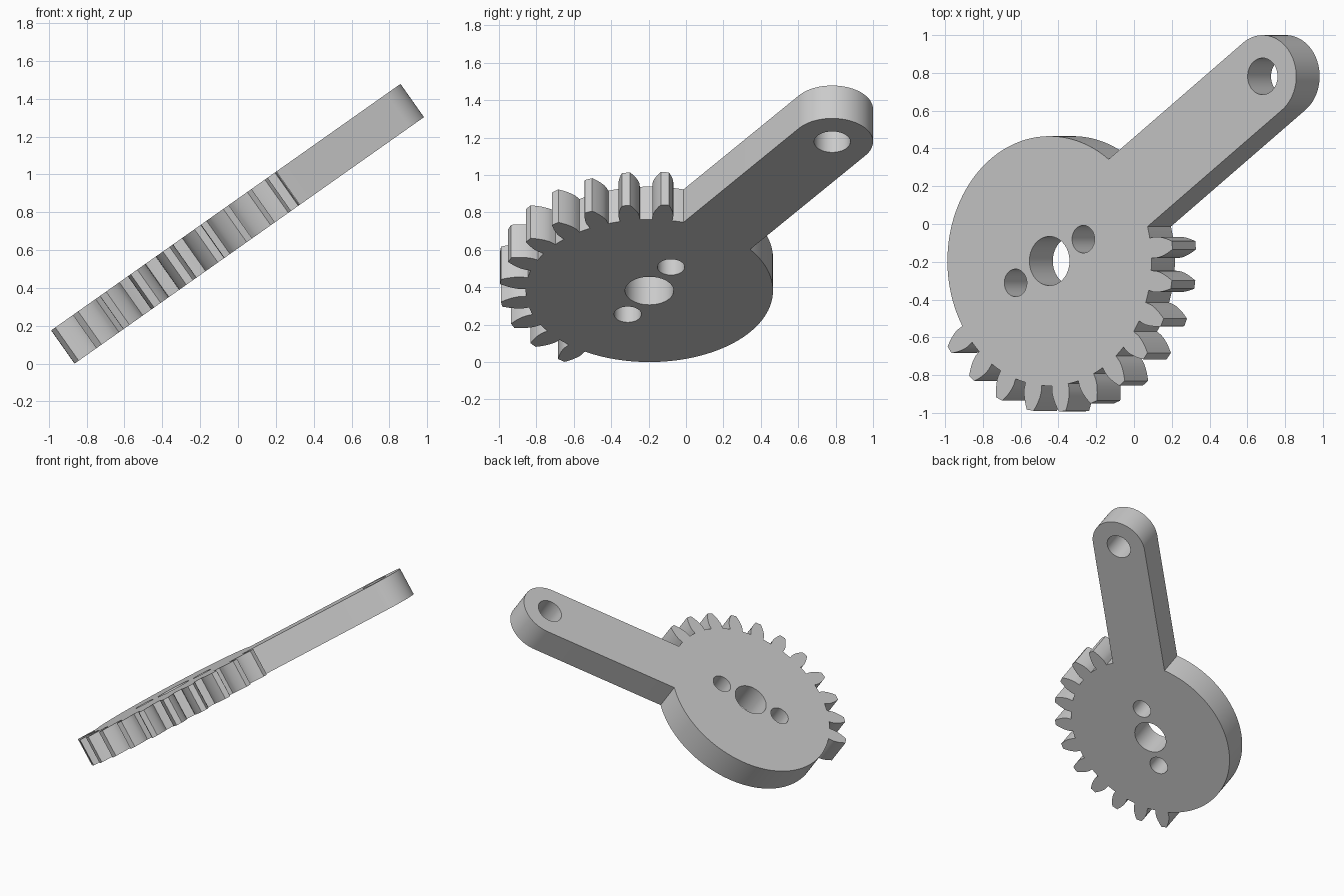
import bpy, bmesh
from math import cos, sin, tan, acos, asin, radians, pi
from mathutils import Matrix

cube = bpy.data.objects.get("Cube")
if cube:
    bpy.data.objects.remove(cube, do_unlink=True)

TILT = radians(35.2)
THICK = 0.215
HUB = (-0.472, -0.196)      # gear centre in the plate's own plane
ROOT, PITCH, TIP = 0.661, 0.738, 0.8
TEETH_FULL, TEETH_USED = 24, 11
FIRST_TOOTH = radians(216)
ARM_ANGLE, ARM_LEN, ARM_R = radians(35.3), 1.692, 0.218


def polar(r, a, c=HUB):
    return (c[0] + r * cos(a), c[1] + r * sin(a))


def arc(c, r, a0, a1, n):
    return [polar(r, a0 + (a1 - a0) * i / n, c) for i in range(n + 1)]


def tooth(a):
    """Involute tooth outline, counter-clockwise, centred on angle a."""
    pressure = radians(20)
    base = PITCH * cos(pressure)
    inv = lambda p: tan(p) - p
    half = pi / (2 * TEETH_FULL) + inv(pressure)
    flank = [(ROOT, half)]
    for i in range(7):
        r = base + (TIP - base) * i / 6
        flank.append((r, half - inv(acos(min(1, base / r)))))
    return ([polar(r, a - h) for r, h in flank]
            + [polar(r, a + h) for r, h in reversed(flank)]), half


# Outline: plain disc side, toothed sector, then the arm with its round end
spread = asin(ARM_R / ROOT)
arm_end = polar(ARM_LEN, ARM_ANGLE)
step = 2 * pi / TEETH_FULL
half_tooth = tooth(0)[1]
outline = arc(HUB, ROOT, ARM_ANGLE + spread, FIRST_TOOTH - half_tooth, 64)[:-1]
for k in range(TEETH_USED):
    a = FIRST_TOOTH + k * step
    outline += tooth(a)[0]
    if k < TEETH_USED - 1:
        outline += arc(HUB, ROOT, a + half_tooth, a + step - half_tooth, 4)[1:-1]
outline += arc(HUB, ROOT, a + half_tooth, 2 * pi + ARM_ANGLE - spread, 4)[1:]
outline += arc(arm_end, ARM_R, ARM_ANGLE - pi / 2, ARM_ANGLE + pi / 2, 40)

# Through holes: centre bore, two bolt holes, arm end hole
BOLT_ANGLE, BOLT_DIST = radians(27.8), 0.248
holes = [(HUB, 0.13), (arm_end, 0.097)]
holes += [(polar(BOLT_DIST, BOLT_ANGLE + s * pi), 0.073) for s in (0, 1)]
loops = [outline] + [arc(c, r, 0, 2 * pi, 48)[:-1] for c, r in holes]

# Filled, extruded profile
curve = bpy.data.curves.new("plate_profile", 'CURVE')
curve.dimensions = '2D'
curve.fill_mode = 'BOTH'
curve.extrude = THICK / 2
for loop in loops:
    spline = curve.splines.new('POLY')
    spline.points.add(len(loop) - 1)
    for p, (x, y) in zip(spline.points, loop):
        p.co = (x, y, 0, 1)
    spline.use_cyclic_u = True
profile = bpy.data.objects.new("plate_profile", curve)
bpy.context.collection.objects.link(profile)
bpy.context.view_layer.update()
mesh = bpy.data.meshes.new_from_object(
    profile.evaluated_get(bpy.context.evaluated_depsgraph_get()))
bpy.data.objects.remove(profile, do_unlink=True)

# Weld the shell and lean it to its resting angle
bm = bmesh.new()
bm.from_mesh(mesh)
bmesh.ops.remove_doubles(bm, verts=bm.verts, dist=0.0002)
bmesh.ops.recalc_face_normals(bm, faces=bm.faces)
bm.transform(Matrix.Rotation(-TILT, 4, 'Y'))
low = min(v.co.z for v in bm.verts)
bmesh.ops.translate(bm, verts=bm.verts, vec=(0, 0, -low))
bm.to_mesh(mesh)
bm.free()

# Single grey finish
grey = bpy.data.materials.new("plain_grey")
grey.use_nodes = True
color = (0.6, 0.6, 0.6, 1)
grey.diffuse_color = color
grey.node_tree.nodes["Principled BSDF"].inputs["Base Color"].default_value = color
mesh.materials.clear()
mesh.materials.append(grey)

mesh.name = "sector_gear_arm"
gear = bpy.data.objects.new("sector_gear_arm", mesh)
bpy.context.collection.objects.link(gear)
bpy.context.view_layer.objects.active = gear
gear.select_set(True)
bpy.ops.object.shade_smooth_by_angle(angle=radians(30))
